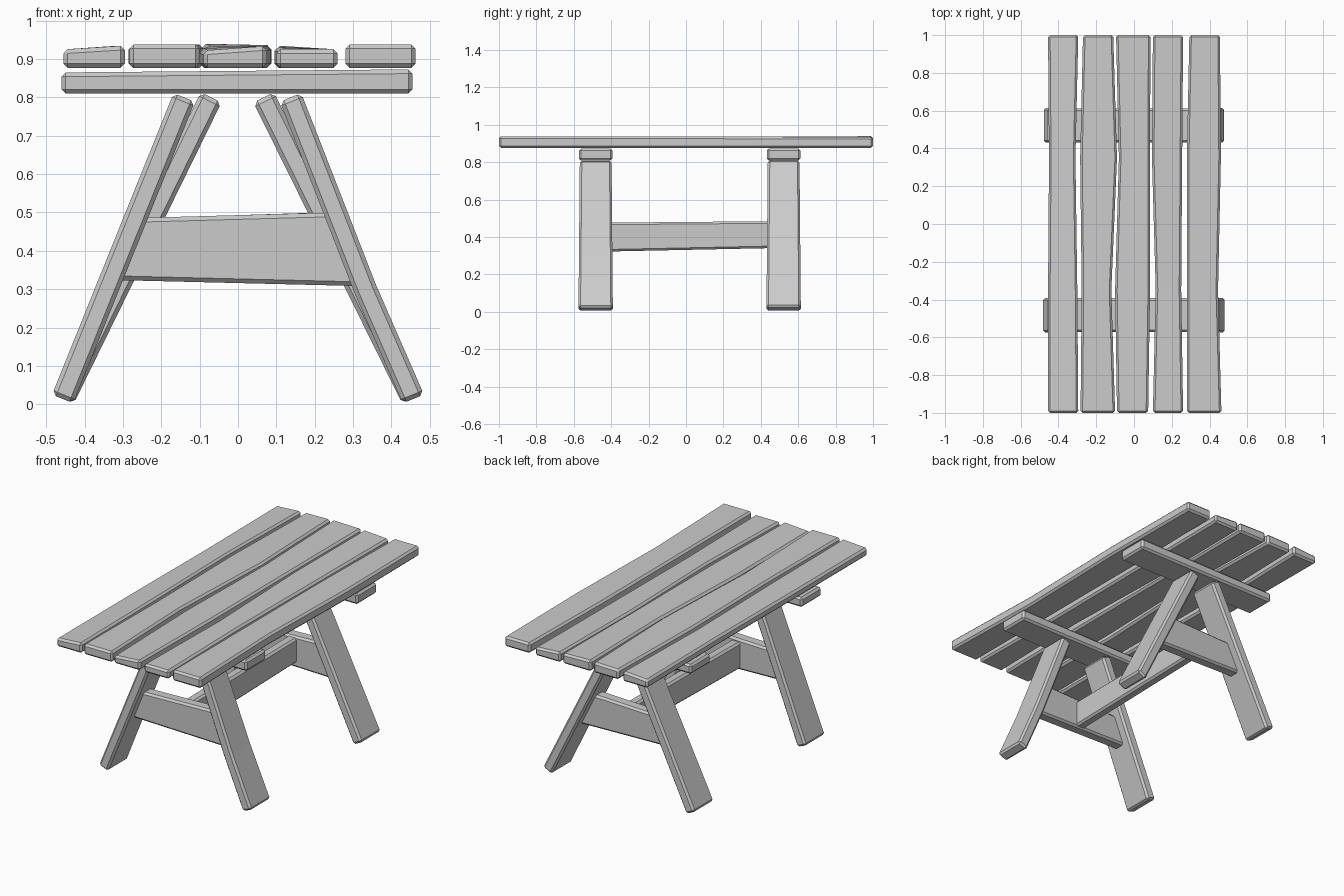
import bpy, bmesh
from mathutils import Vector

if "Cube" in bpy.data.objects:
    bpy.data.objects.remove(bpy.data.objects["Cube"])


def solid(name, rings, bevel=0.011):
    """Loft four-cornered rings into a closed, chamfered board."""
    bm = bmesh.new()
    vs = [[bm.verts.new(p) for p in r] for r in rings]
    for a, b in zip(vs, vs[1:]):
        for i in range(4):
            j = (i + 1) % 4
            bm.faces.new((a[i], a[j], b[j], b[i]))
    bm.faces.new(vs[0])
    bm.faces.new(vs[-1])
    bmesh.ops.recalc_face_normals(bm, faces=bm.faces)
    me = bpy.data.meshes.new(name)
    bm.to_mesh(me)
    bm.free()
    ob = bpy.data.objects.new(name, me)
    bpy.context.collection.objects.link(ob)
    m = ob.modifiers.new("chamfer", 'BEVEL')
    m.width, m.segments = bevel, 1
    m.limit_method, m.angle_limit = 'ANGLE', 0.7
    return ob


# Tabletop planks: left/right edge at four stations, then top heights front and back
stations = (-1, -0.35, 0.35, 1)
planks = [
    ([(-.455, -.295), (-.455, -.30), (-.45, -.31), (-.455, -.295)], (.925, .935), (.925, .935)),
    ([(-.283, -.10), (-.277, -.12), (-.285, -.09), (-.27, -.11)], (.938, .938), (.935, .938)),
    ([(-.09, .075), (-.10, .085), (-.08, .085), (-.095, .087)], (.922, .934), (.94, .936)),
    ([(.10, .26), (.115, .25), (.095, .255), (.10, .26)], (.926, .926), (.935, .925)),
    ([(.28, .463), (.28, .445), (.28, .46), (.293, .455)], (.938, .938), (.936, .936)),
]
for n, (edges, front, back) in enumerate(planks):
    rings = []
    for y, (l, r) in zip(stations, edges):
        t = (y + 1) / 2
        zl = front[0] + (back[0] - front[0]) * t
        zr = front[1] + (back[1] - front[1]) * t
        rings.append([(l, y, .877), (r, y, .877), (r, y, zr), (l, y, zl)])
    solid(f"top_plank_{n + 1}", rings)


def leg(name, path, yc):
    """Slanted leg following (x, z) points, slightly narrower at the top."""
    d = Vector((path[-1][0] - path[0][0], 0, path[-1][1] - path[0][1])).normalized()
    side = Vector((d.z, 0, -d.x)) * .03
    rings = []
    for x, z in path:
        hy = Vector((0, .092 - .009 * z, 0))
        c = Vector((x, yc, z))
        rings.append([c - side - hy, c + side - hy, c + side + hy, c - side + hy])
    solid(name, rings)


# Legs: front pair and narrower-topped back pair
leg("front_left_leg", [(-.457, .014), (-.14, .80)], -.483)
leg("front_right_leg", [(.457, .014), (.332, .30), (.137, .80)], -.483)
leg("back_left_leg", [(-.455, .015), (-.07, .80)], .522)
leg("back_right_leg", [(.455, .015), (.067, .80)], .522)

# Cross beams under the top and braces between each leg pair
for label, yc, s in (("front", -.483, 0), ("back", .522, -.03)):
    beam = [(-.46, .81), (.455, .81), (.455, .873), (-.46, .865)]
    solid(f"{label}_cross_beam", [[(x, yc + d, z) for x, z in beam] for d in (-.09, .09)])
    brace = [(-.325, .324), (.325, .308), (.25 + s, .50), (-.255 - s, .486)]
    solid(f"{label}_brace", [[(x, yc + d, z) for x, z in brace] for d in (-.035, .035)])

# Long stretcher joining the two braces
solid("stretcher", [[(-.03, y, z0), (.03, y, z0), (.03, y, z1), (-.03, y, z1)]
                    for y, z0, z1 in ((-.46, .322, .477), (.50, .342, .485))])
